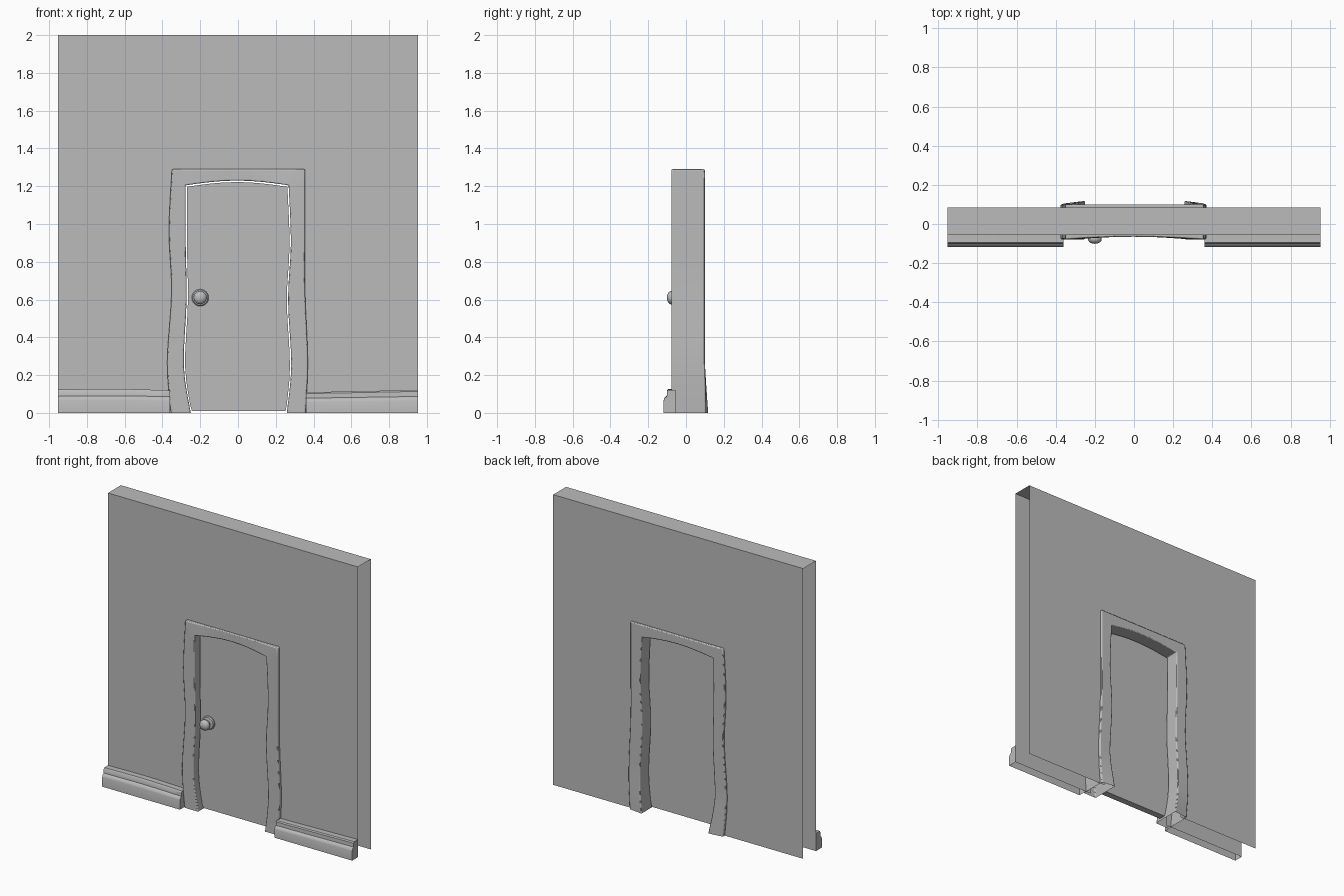
import bpy, bmesh, math

cube = bpy.data.objects.get("Cube")
if cube:
    bpy.data.objects.remove(cube, do_unlink=True)

GREY = (0.5, 0.5, 0.5, 1)
plaster = bpy.data.materials.new("plain grey")
plaster.use_nodes = True
plaster.diffuse_color = GREY
plaster.node_tree.nodes["Principled BSDF"].inputs["Base Color"].default_value = GREY


def finish(name, bm, bevel=0, smooth=True):
    """Turn a bmesh into a named, shaded object."""
    bmesh.ops.recalc_face_normals(bm, faces=bm.faces)
    mesh = bpy.data.meshes.new(name)
    bm.to_mesh(mesh)
    bm.free()
    mesh.materials.append(plaster)
    ob = bpy.data.objects.new(name, mesh)
    bpy.context.collection.objects.link(ob)
    if smooth:
        bpy.ops.object.select_all(action='DESELECT')
        ob.select_set(True)
        bpy.context.view_layer.objects.active = ob
        bpy.ops.object.shade_smooth_by_angle(angle=math.radians(35))
    if bevel:
        mod = ob.modifiers.new("soft edges", 'BEVEL')
        mod.width = bevel
        mod.segments = 2
        mod.limit_method = 'ANGLE'
        mod.angle_limit = math.radians(50)
    return ob


def loft(bm, sections, closed=False, caps=False):
    """Skin a list of equal cross-sections."""
    rings = [[bm.verts.new(p) for p in s] for s in sections]
    n = len(rings[0])
    for a, b in zip(rings, rings[1:]):
        for i in range(n if closed else n - 1):
            j = (i + 1) % n
            bm.faces.new((a[i], a[j], b[j], b[i]))
    if caps:
        bm.faces.new(rings[0])
        bm.faces.new(rings[-1])


def smooth_rows(rows, steps=4):
    """Catmull-Rom curve through rows of values."""
    out = []
    for k in range(len(rows) - 1):
        quad = [rows[min(max(k + d, 0), len(rows) - 1)] for d in (-1, 0, 1, 2)]
        for s in range(steps):
            t = s / steps
            out.append([b + t / 2 * (c - a + t * (2 * a - 5 * b + 4 * c - d
                        + t * (3 * (b - c) + d - a)))
                        for a, b, c, d in zip(*quad)])
    return out + [list(rows[-1])]


# Wall: open hollow shell with a doorway notch, only the top closed
HALF, FRONT, BACK, TOP = 0.953, -0.055, 0.085, 2.0
bm = bmesh.new()
outline = [(-HALF, 0), (-0.32, 0), (-0.32, 1.25), (0.32, 1.25),
           (0.32, 0), (HALF, 0), (HALF, TOP), (-HALF, TOP)]
panels = [[bm.verts.new((x, y, z)) for x, z in outline] for y in (FRONT, BACK)]
for panel in panels:
    bm.faces.new(panel)
bm.faces.new((panels[0][6], panels[0][7], panels[1][7], panels[1][6]))
finish("wall", bm, smooth=False)

# Wavy jambs: height, outer left, inner left, inner right, outer right
jambs = smooth_rows([
    (0.0, -0.355, -0.25, 0.258, 0.357),
    (0.25, -0.375, -0.287, 0.282, 0.37),
    (0.6, -0.352, -0.272, 0.265, 0.355),
    (0.9, -0.366, -0.277, 0.28, 0.355),
    (1.205, -0.35, -0.277, 0.268, 0.355)])
STRETCH = 1.29 / 1.205
left = [((o, z * STRETCH), (i, z)) for z, o, i, _, _ in jambs]
right = [((o, z * STRETCH), (i, z)) for z, _, _, i, o in jambs]

# Head of the doorway, gently arched on the inside
head = []
for k in range(1, 8):
    t = k / 8
    head.append(((-0.35 + 0.705 * t, 1.29),
                 (-0.277 + 0.545 * t, 1.205 + 0.025 * math.sin(math.pi * t))))
stations = left + head + right[::-1]


# Door frame: hollow casing around the doorway, feet flaring at the back
def frame_section(station):
    (ox, oz), (ix, iz) = station
    front = -0.065 - 0.013 * min(1, (ox / 0.35) ** 2)
    flare = max(0, 1 - iz / 0.25)
    return [(ox, front, oz), (ix, front, iz),
            (ix, 0.1 + 0.018 * flare, iz), (ox, 0.1 + 0.005 * flare, oz)]


bm = bmesh.new()
loft(bm, [frame_section(s) for s in stations], closed=True)
finish("door_frame", bm, bevel=0.006)

# Door leaf: follows the inside of the frame with a narrow gap
bm = bmesh.new()
leaf = [(x * 0.975, max(0.01, z - 0.008)) for _, (x, z) in stations]
loft(bm, [[(x, y, z) for x, z in leaf] for y in (-0.03, 0.015)],
     closed=True, caps=True)
finish("door", bm)

# Door knob with its round plate
bm = bmesh.new()
profile = [(0.001, -0.03), (0.045, -0.03), (0.045, -0.037), (0.04, -0.043),
           (0.018, -0.046), (0.018, -0.056), (0.028, -0.061), (0.035, -0.071),
           (0.035, -0.082), (0.028, -0.093), (0.015, -0.099), (0.001, -0.101)]
turns = [2 * math.pi * k / 24 for k in range(24)]
loft(bm, [[(-0.2 + r * math.cos(a), y, 0.61 + r * math.sin(a)) for a in turns]
          for r, y in profile], closed=True, caps=True)
finish("door_knob", bm)

# Skirting boards: moulded profile with slightly uneven height
MOULDING = [(FRONT, 0), (-0.118, 0), (-0.118, 0.065), (-0.114, 0.078),
            (-0.102, 0.088), (-0.101, 0.115), (-0.095, 0.123), (FRONT, 0.123)]
BOARDS = {"skirting_right": [(-HALF, 1.0), (-0.65, 1.03), (-0.36, 0.97)],
          "skirting_left": [(0.36, 0.89), (0.62, 0.93), (HALF, 0.99)]}
for name, rows in BOARDS.items():
    bm = bmesh.new()
    loft(bm, [[(x, y, z * h) for y, z in MOULDING] for x, h in smooth_rows(rows)],
         caps=True)
    # the underside stays open
    under = [f for f in bm.faces if all(v.co.z < 0.001 for v in f.verts)]
    bmesh.ops.delete(bm, geom=under, context='FACES_ONLY')
    finish(name, bm)
